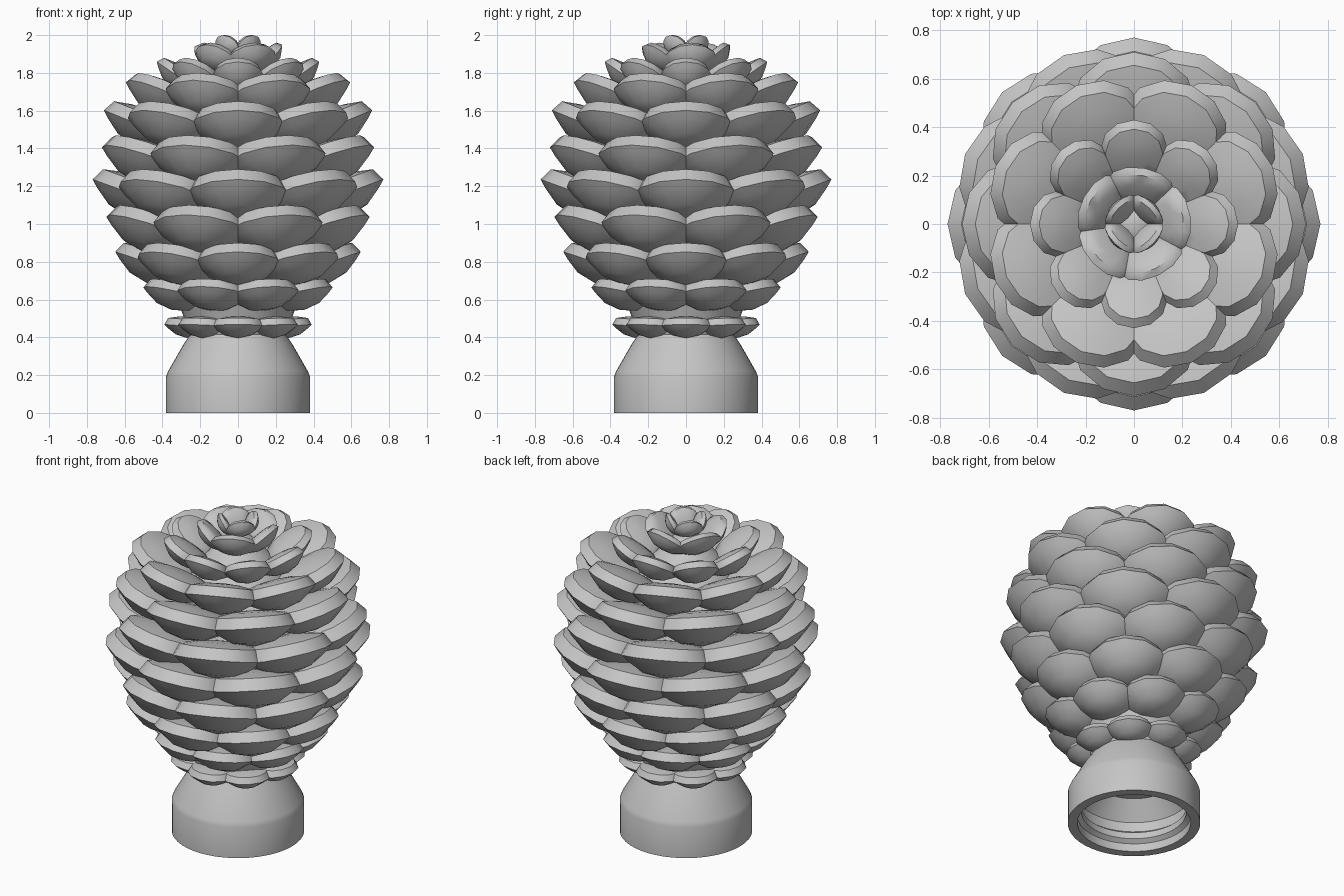
import bpy, bmesh, math
from mathutils import Matrix, Vector

if "Cube" in bpy.data.objects:
    bpy.data.objects.remove(bpy.data.objects["Cube"])

grey = bpy.data.materials.new("plain grey")
grey.use_nodes = True
grey.diffuse_color = (0.56, 0.56, 0.56, 1)
grey.node_tree.nodes["Principled BSDF"].inputs["Base Color"].default_value = grey.diffuse_color


def lathe(bm, profile, sides):
    """Spin an (r, z) profile around z; zero radii become single points."""
    rings = []
    for r, z in profile:
        if r == 0:
            rings.append([bm.verts.new((0, 0, z))] * sides)
        else:
            angles = [math.tau * i / sides for i in range(sides)]
            rings.append([bm.verts.new((r * math.cos(t), r * math.sin(t), z)) for t in angles])
    for low, high in zip(rings, rings[1:]):
        for i in range(sides):
            j = (i + 1) % sides
            corners = list(dict.fromkeys((low[i], low[j], high[j], high[i])))
            if len(corners) > 2:
                bm.faces.new(corners)


def finish(name, bm, angle):
    bmesh.ops.recalc_face_normals(bm, faces=bm.faces)
    mesh = bpy.data.meshes.new(name)
    bm.to_mesh(mesh)
    bm.free()
    mesh.materials.append(grey)
    obj = bpy.data.objects.new(name, mesh)
    bpy.context.collection.objects.link(obj)
    bpy.ops.object.select_all(action='DESELECT')
    obj.select_set(True)
    bpy.context.view_layer.objects.active = obj
    bpy.ops.object.shade_smooth_by_angle(angle=math.radians(angle))


# Hollow socket: tapered shoulder outside, stepped bore inside
bm = bmesh.new()
lathe(bm, [(0, 0.44), (0.24, 0.44), (0.27, 0.39), (0.29, 0.36), (0.37, 0.22),
           (0.38, 0.195), (0.38, 0), (0.325, 0), (0.325, 0.05), (0.3, 0.07), (0.3, 0.11),
           (0.325, 0.13), (0.325, 0.19), (0.24, 0.3), (0, 0.3)], 48)
finish("socket_base", bm, 30)

# Inner core that the scales grow from
bm = bmesh.new()
lathe(bm, [(0, 0.4), (0.25, 0.4), (0.32, 0.6), (0.43, 0.85), (0.48, 1.1), (0.46, 1.35),
           (0.35, 1.56), (0.2, 1.72), (0.08, 1.85), (0, 1.88)], 32)
finish("core", bm, 40)

# One scale: shallow underside, sharp edge, sloping rim, gently domed top
SCALE = [(0, -0.5), (0.5, -0.38), (0.84, -0.14), (1, 0), (0.86, 0.28), (0.45, 0.37), (0, 0.4)]


def scale_ring(index, tip, top, length, width, tilt, count, turn, stretch):
    bm = bmesh.new()
    lathe(bm, [(r * length, z * length) for r, z in SCALE], 12)
    for v in bm.verts:
        v.co.y *= width / length
        if v.co.x < 0:
            v.co.x *= stretch
    bm.transform(Matrix.Rotation(-math.radians(tilt), 4, 'Y'))
    shift = Vector((tip - max(v.co.x for v in bm.verts), 0,
                    top - max(v.co.z for v in bm.verts)))
    bmesh.ops.translate(bm, verts=bm.verts, vec=shift)
    first = bm.verts[:] + bm.edges[:] + bm.faces[:]
    for i in range(1, count):
        copy = bmesh.ops.duplicate(bm, geom=first)["geom"]
        bmesh.ops.rotate(bm, verts=[g for g in copy if isinstance(g, bmesh.types.BMVert)],
                         cent=(0, 0, 0), matrix=Matrix.Rotation(math.tau * i / count, 3, 'Z'))
    bm.transform(Matrix.Rotation(math.radians(turn), 4, 'Z'))
    finish(f"scale_ring_{index}", bm, 50)


# Eight-scale rings, alternating by half a step: tip radius, top height, tilt
rings = [(0.39, 0.51, 4), (0.525, 0.71, 14), (0.65, 0.9, 18), (0.73, 1.1, 20),
         (0.77, 1.29, 20), (0.755, 1.47, 21), (0.71, 1.65, 22), (0.62, 1.8, 26),
         (0.43, 1.88, 34)]
for n, (tip, top, tilt) in enumerate(rings):
    width = 0.36 * tip if n < 8 else 0.32 * tip
    scale_ring(n + 1, tip, top, 0.325 * tip, width, tilt, 8, 22.5 * (n % 2), 1.25)

# Upright bud at the crown
scale_ring(10, 0.235, 1.96, 0.105, 0.14, 45, 5, 8, 1.2)
scale_ring(11, 0.12, 2.0, 0.07, 0.085, 62, 4, 45, 1)
